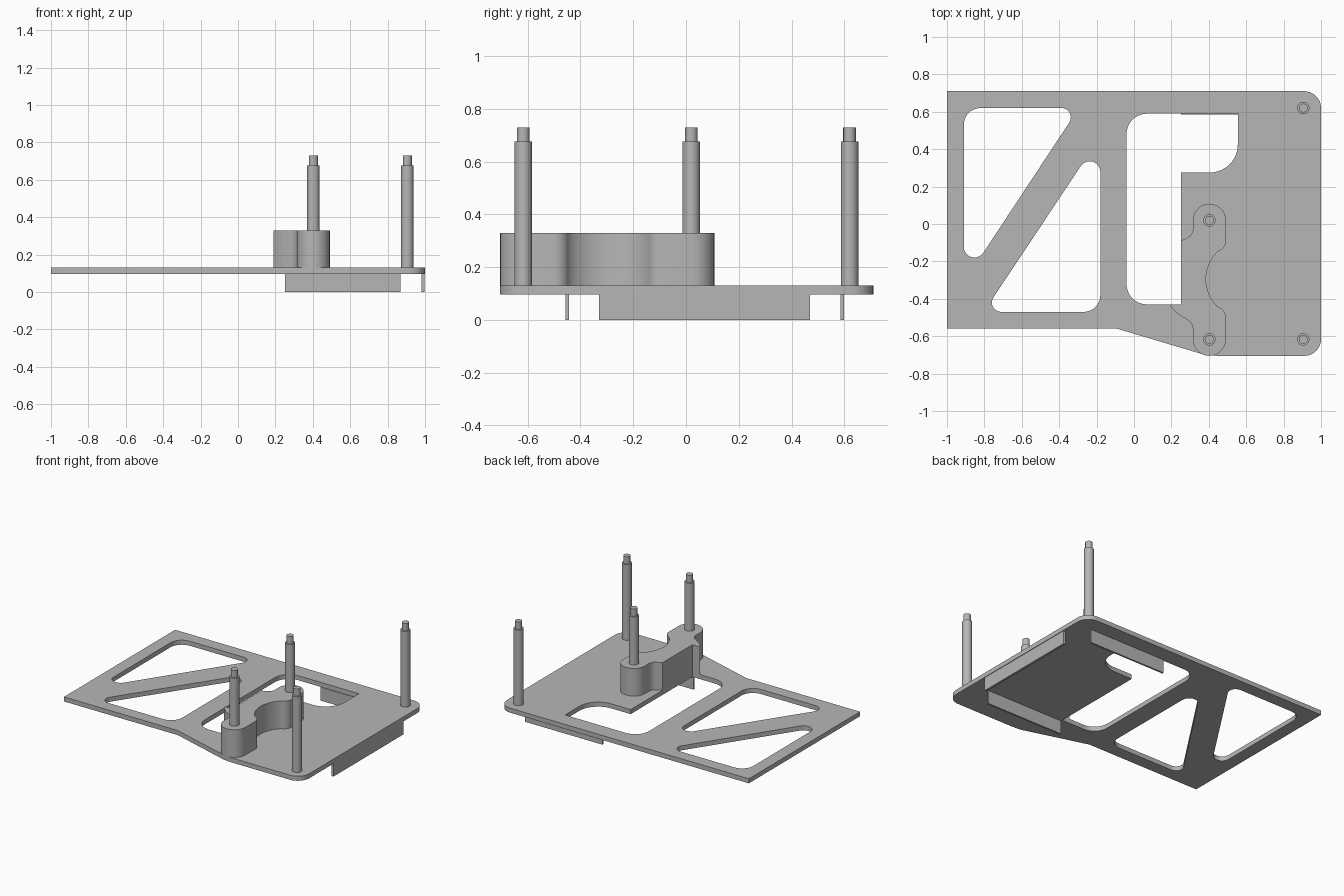
import bpy
import math
from mathutils import Vector

cube = bpy.data.objects.get("Cube")
if cube:
    bpy.data.objects.remove(cube)

grey = bpy.data.materials.new("plain grey")
grey.use_nodes = True
colour = (0.47, 0.47, 0.47, 1)
grey.diffuse_color = colour
grey.node_tree.nodes["Principled BSDF"].inputs["Base Color"].default_value = colour


def finish(name):
    ob = bpy.context.object
    ob.name = name
    ob.data.materials.clear()
    ob.data.materials.append(grey)
    bpy.ops.object.shade_smooth_by_angle(angle=math.radians(30))
    return ob


def arc(cx, cy, r, start, end, steps=14):
    angles = [math.radians(start + (end - start) * i / steps) for i in range(steps + 1)]
    return [(cx + r * math.cos(a), cy + r * math.sin(a)) for a in angles]


def rounded(corners, steps=10):
    """Polygon whose corners (x, y, radius) are replaced by tangent arcs."""
    out = []
    for i, c in enumerate(corners):
        p = Vector(c[:2])
        r = c[2] if len(c) > 2 else 0
        if not r:
            out.append(p)
            continue
        u = (Vector(corners[i - 1][:2]) - p).normalized()
        v = (Vector(corners[(i + 1) % len(corners)][:2]) - p).normalized()
        half = u.angle(v) / 2
        centre = p + (u + v).normalized() * r / math.sin(half)
        a = p + u * r / math.tan(half) - centre
        b = p + v * r / math.tan(half) - centre
        a0 = math.atan2(a.y, a.x)
        turn = math.atan2(a.x * b.y - a.y * b.x, a.dot(b))
        for k in range(steps + 1):
            t = a0 + turn * k / steps
            out.append(centre + Vector((math.cos(t), math.sin(t))) * r)
    return out


def slab(name, loops, z0, z1):
    """Extrude an outline, with any further loops as holes."""
    cu = bpy.data.curves.new(name, "CURVE")
    cu.dimensions = "2D"
    cu.fill_mode = "BOTH"
    cu.extrude = (z1 - z0) / 2
    for loop in loops:
        sp = cu.splines.new("POLY")
        sp.points.add(len(loop) - 1)
        for pt, co in zip(sp.points, loop):
            pt.co = (co[0], co[1], 0, 1)
        sp.use_cyclic_u = True
    ob = bpy.data.objects.new(name, cu)
    bpy.context.collection.objects.link(ob)
    ob.location.z = (z0 + z1) / 2
    bpy.ops.object.select_all(action="DESELECT")
    ob.select_set(True)
    bpy.context.view_layer.objects.active = ob
    bpy.ops.object.convert(target="MESH")
    return finish(name)


def box(name, x0, x1, y0, y1, z0, z1):
    bpy.ops.mesh.primitive_cube_add(size=1)
    ob = finish(name)
    ob.location = ((x0 + x1) / 2, (y0 + y1) / 2, (z0 + z1) / 2)
    ob.scale = (x1 - x0, y1 - y0, z1 - z0)


def rod(name, x, y, r, z0, z1, sides):
    bpy.ops.mesh.primitive_cylinder_add(
        vertices=sides, radius=r, depth=z1 - z0, location=(x, y, (z0 + z1) / 2))
    finish(name)


BOTTOM, TOP, BLOCK_TOP = 0.097, 0.13, 0.33

# Base plate with two triangular cutouts and one stepped window
outline = rounded([(-1, 0.71), (-1, -0.56), (-0.09, -0.56), (0.38, -0.7, 0.1),
                   (0.45, -0.705), (1, -0.705, 0.09), (1, 0.71, 0.09)])
upper_triangle = rounded([(-0.91, 0.62, 0.09), (-0.91, -0.312, 0.057), (-0.295, 0.62, 0.05)])
lower_triangle = rounded([(-0.18, -0.47, 0.09), (-0.18, 0.467, 0.057), (-0.803, -0.47, 0.05)])
window = rounded([(-0.04, 0.59, 0.11), (-0.04, -0.43, 0.11), (0.25, -0.43),
                  (0.25, 0.275), (0.555, 0.275, 0.15), (0.555, 0.59)])
slab("base_plate", [outline, upper_triangle, lower_triangle, window], BOTTOM, TOP)

# Raised bracket: round ends, scooped right side, flat left wall flush with the window
scoop = arc(0.59, -0.295, 0.205, 135, 225)
bracket = arc(0.403, 0.02, 0.088, 180, 0)
bracket += rounded([(0.491, 0), (0.491, -0.125, 0.06)] + scoop
                   + [(0.491, -0.465, 0.06), (0.491, -0.6)])[1:-1]
bracket += arc(0.403, -0.617, 0.088, 0, -180)
bracket += rounded([(0.315, -0.6), (0.315, -0.53, 0.06), (0.24, -0.485), (0.21, -0.458),
                    (0.19, -0.43), (0.25, -0.43), (0.25, -0.09), (0.315, -0.06, 0.05),
                    (0.315, 0)])[1:-1]
slab("raised_bracket", [bracket], TOP, BLOCK_TOP)

# Standoff posts with narrower tips
posts = [("front_left", 0.905, -0.617, TOP), ("back_left", 0.905, 0.62, TOP),
         ("front_bracket", 0.403, -0.617, BLOCK_TOP), ("back_bracket", 0.403, 0.02, BLOCK_TOP)]
for label, x, y, base in posts:
    rod(label + "_post", x, y, 0.033, base, 0.677, 32)
    rod(label + "_tip", x, y, 0.024, 0.677, 0.73, 16)

# Thin skirts hanging below the plate
box("front_skirt", 0.25, 0.868, -0.456, -0.443, 0, BOTTOM)
box("back_skirt", 0.25, 0.868, 0.586, 0.599, 0, BOTTOM)
box("side_skirt", 0.98, 0.996, -0.33, 0.47, 0, BOTTOM)
